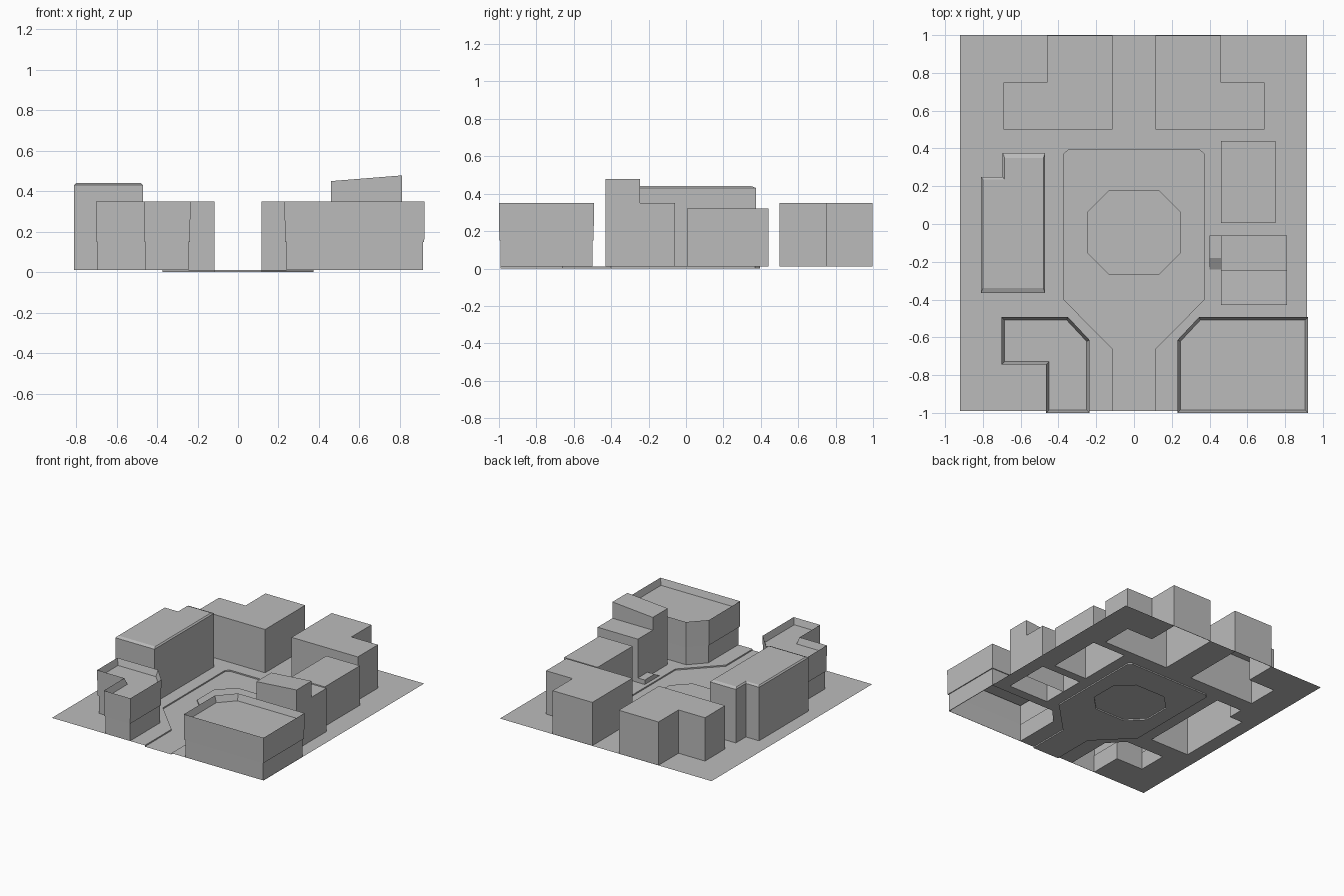
import bpy, bmesh
from mathutils import Vector
from mathutils.geometry import intersect_line_line_2d  # noqa: F401

if "Cube" in bpy.data.objects:
    bpy.data.objects.remove(bpy.data.objects["Cube"])

mat = bpy.data.materials.new("plain grey")
mat.diffuse_color = (0.5, 0.5, 0.5, 1)
mat.use_nodes = True
mat.node_tree.nodes["Principled BSDF"].inputs["Base Color"].default_value = mat.diffuse_color
G = 0.01  # pavement height


def finish(name, bm):
    me = bpy.data.meshes.new(name)
    bm.to_mesh(me)
    bm.free()
    me.materials.append(mat)
    ob = bpy.data.objects.new(name, me)
    bpy.context.collection.objects.link(ob)
    return ob


def offset(poly, d):
    """Grow (d > 0) or shrink a counter-clockwise outline with mitred corners."""
    out, n = [], len(poly)
    for i in range(n):
        p = Vector(poly[i])
        a = (p - Vector(poly[i - 1])).normalized()
        b = (Vector(poly[(i + 1) % n]) - p).normalized()
        na, nb = Vector((a.y, -a.x)), Vector((b.y, -b.x))
        out.append(tuple(p + (na + nb) * d / (1 + na.dot(nb))))
    return out


def at(poly, z):
    return [(x, y, z) for x, y in poly]


def loft(name, rings):
    """Open-bottomed shell through matching rings, capped at the last one."""
    bm = bmesh.new()
    vs = [[bm.verts.new(p) for p in r] for r in rings]
    n = len(vs[0])
    for lo, hi in zip(vs, vs[1:]):
        for i in range(n):
            j = (i + 1) % n
            bm.faces.new((lo[i], lo[j], hi[j], hi[i]))
    bm.faces.new(vs[-1])
    return finish(name, bm)


def sheet(name, loops, z):
    """Flat sheet: first loop is the outline, the others are holes."""
    bm = bmesh.new()
    edges = []
    for lp in loops:
        v = [bm.verts.new((x, y, z)) for x, y in lp]
        edges += [bm.edges.new((v[i - 1], v[i])) for i in range(len(v))]
    bmesh.ops.triangle_fill(bm, edges=edges, use_beauty=True, normal=(0, 0, 1))
    for f in bm.faces:
        f.normal_update()
        if f.normal.z < 0:
            f.normal_flip()
    return finish(name, bm)


def rect(x0, x1, y0, y1):
    return [(x0, y0), (x1, y0), (x1, y1), (x0, y1)]


def mirror(poly):
    return [(-x, y) for x, y in reversed(poly)]


# Building outlines, counter-clockwise
back_right = [(.115, .5), (.69, .5), (.69, .75), (.46, .75), (.46, .998), (.115, .998)]
back_left = mirror(back_right)
left_hall = [(-.81, -.365), (-.47, -.365), (-.47, .375), (-.695, .375), (-.695, .25), (-.81, .25)]
front_left = [(-.465, -1), (-.235, -1), (-.235, -.615), (-.35, -.492), (-.702, -.492),
              (-.702, -.745), (-.465, -.745)]
front_right = [(.23, -1), (.922, -1), (.922, -.492), (.345, -.492), (.23, -.615)]
right_block = rect(.46, .75, .005, .44)
tower = rect(.46, .81, -.43, -.245)
annex = rect(.46, .81, -.245, -.06)

# Plain flat-roofed blocks
for name, poly, h in (("back_right_block", back_right, .35), ("back_left_block", back_left, .35),
                      ("right_block", right_block, .32), ("tower_annex", annex, .35)):
    loft(name, [at(poly, G), at(poly, h)])

# Tower with single-slope roof
loft("sloped_tower", [at(tower, G), [(x, y, .45 + (x - .46) * .08) for x, y in tower]])

# Left hall with bevelled roof edge
roof = [(-.80, -.34), (-.48, -.34), (-.48, .35), (-.685, .35), (-.685, .235), (-.80, .235)]
loft("left_hall", [at(left_hall, G), at(left_hall, .43), at(roof, .44)])

# Front blocks with flared parapets and sunken roofs
for name, poly in (("front_left_block", front_left), ("front_right_block", front_right)):
    base = offset(poly, -.009)
    loft(name, [at(base, G), at(base, .15), at(offset(poly, -.002), .15), at(poly, .35),
                at(offset(poly, -.016), .30)])

# Entrance landing and its ramp
landing = rect(.40, .46, -.18, -.06)
loft("entrance_landing", [at(landing, G), at(landing, .045)])
ramp = rect(.40, .46, -.24, -.18)
loft("entrance_ramp", [at(ramp, G), [(x, y, .045 if y > -.2 else G + .001) for x, y in ramp]])

# Road edge: enters at the front, opens into a square
half = [(.115, -.991), (.115, -.66), (.372, -.40), (.372, .37), (.345, .395)]
road = half + [(-x, y) for x, y in reversed(half)]
island = [(-.13, -.27), (.13, -.27), (.25, -.15), (.25, .06), (.13, .18), (-.13, .18),
          (-.25, .06), (-.25, -.15)]
sheet("road", [road, island], 0)
loft("island", [at(island, 0), at(island, G)])

# Pavement with the road notch and the building footprints left open
outline = [(.916, -.991), (.916, 1), (-.922, 1), (-.922, -.991)] + road[::-1]
holes = [offset(p, -.001) for p in (back_right, back_left, left_hall, right_block,
                                    rect(.46, .81, -.43, -.06))]
holes += [offset(p, -.0105) for p in (front_left, front_right)]
sheet("pavement", [outline] + holes, G)

# Kerb wall along the road
bm = bmesh.new()
for a, b in zip(road, road[1:]):
    bm.faces.new([bm.verts.new(p) for p in ((*b, 0), (*a, 0), (*a, G), (*b, G))])
finish("kerb", bm)
